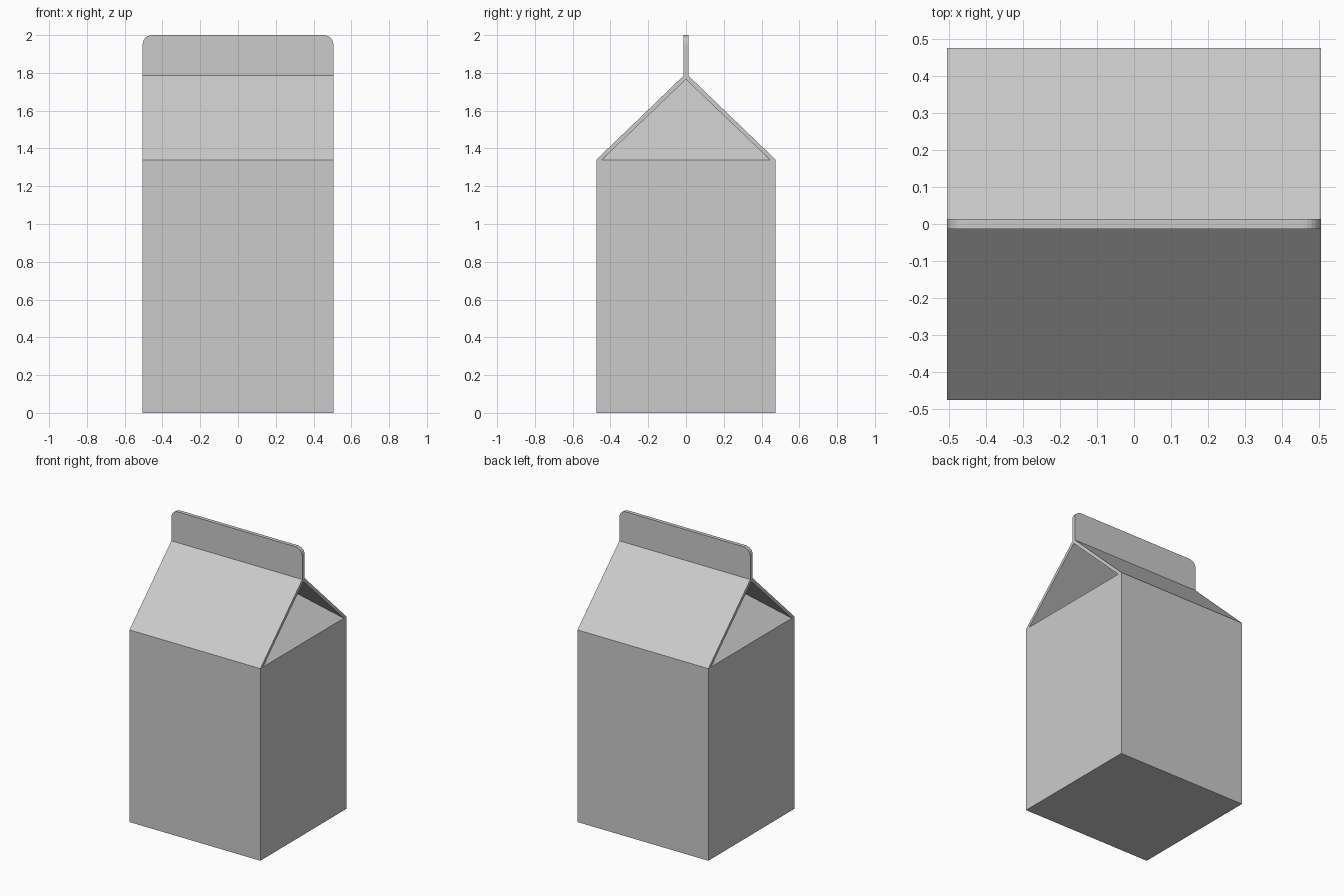
import bpy, bmesh
from math import sin, cos, pi
from mathutils import Vector

if "Cube" in bpy.data.objects:
    bpy.data.objects.remove(bpy.data.objects["Cube"])

HX, HY = 0.505, 0.475            # half width, half depth
EAVE, RIDGE, TOP = 1.34, 1.785, 2.0
FIN = 0.013                      # half thickness of the top seal


def make_object(name, bm):
    bmesh.ops.recalc_face_normals(bm, faces=bm.faces)
    mesh = bpy.data.meshes.new(name)
    bm.to_mesh(mesh)
    bm.free()
    obj = bpy.data.objects.new(name, mesh)
    bpy.context.collection.objects.link(obj)
    return obj


def extrude_profile(name, points, offset):
    bm = bmesh.new()
    face = bm.faces.new([bm.verts.new(p) for p in points])
    geom = bmesh.ops.extrude_face_region(bm, geom=[face], use_keep_orig=True)["geom"]
    verts = [g for g in geom if isinstance(g, bmesh.types.BMVert)]
    bmesh.ops.translate(bm, verts=verts, vec=Vector(offset))
    return make_object(name, bm)


# Carton body
extrude_profile("carton_body",
                [(-HX, -HY, 0), (HX, -HY, 0), (HX, HY, 0), (-HX, HY, 0)],
                (0, 0, EAVE))

# Sloping roof panels: thin chevron section run along the width
INNER_Y, INNER_Z = 0.445, 1.765
section = [(-HY, EAVE), (-FIN, RIDGE), (FIN, RIDGE), (HY, EAVE),
           (INNER_Y, EAVE), (0, INNER_Z), (-INNER_Y, EAVE)]
extrude_profile("roof_panels", [(-HX, y, z) for y, z in section], (2 * HX, 0, 0))

# Folded-in gable ends, leaning inwards to meet under the ridge
bm = bmesh.new()
apex = bm.verts.new((0, 0, INNER_Z))
corners = [bm.verts.new((x, y, EAVE)) for x, y in
           [(-HX, -INNER_Y), (HX, -INNER_Y), (HX, INNER_Y), (-HX, INNER_Y)]]
for i in (1, 3):
    bm.faces.new((corners[i], corners[(i + 1) % 4], apex))
gables = make_object("gable_folds", bm)
for poly in gables.data.polygons:
    if poly.normal.z < 0:
        poly.flip()

# Upright top seal with rounded upper corners
R = 0.05
outline = [(-HX, -FIN, RIDGE), (HX, -FIN, RIDGE)]
for cx, start in ((HX - R, 0), (-HX + R, pi / 2)):
    for i in range(7):
        a = start + i * pi / 12
        outline.append((cx + R * cos(a), -FIN, TOP - R + R * sin(a)))
extrude_profile("top_seal", outline, (0, 2 * FIN, 0))
